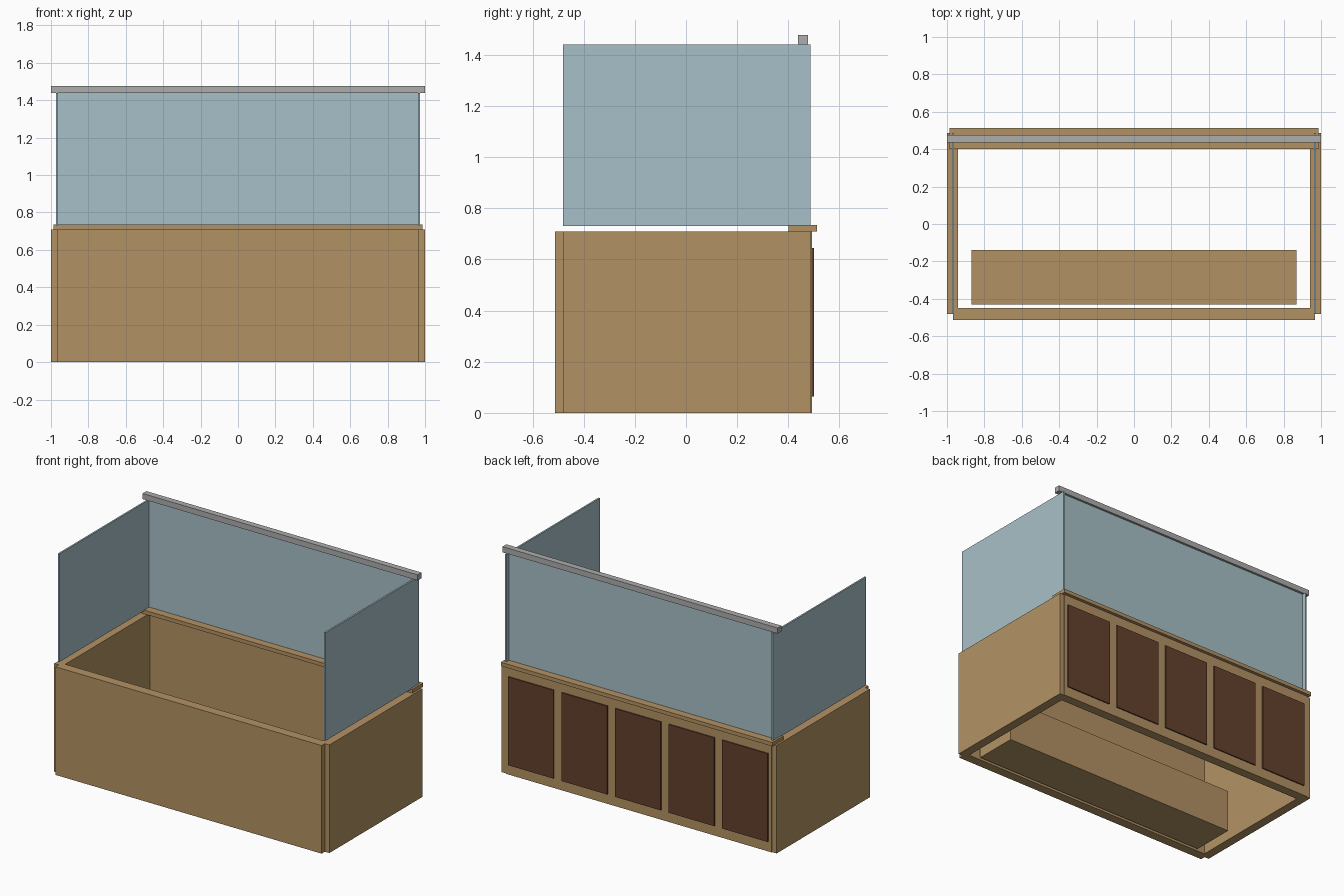
import bpy
import bmesh
from mathutils import Vector

cube = bpy.data.objects.get("Cube")
if cube:
    bpy.data.objects.remove(cube, do_unlink=True)


def make_material(name, color):
    mat = bpy.data.materials.new(name)
    mat.use_nodes = True
    mat.diffuse_color = (*color, 1)
    mat.node_tree.nodes["Principled BSDF"].inputs["Base Color"].default_value = (*color, 1)
    return mat


wood = make_material("light wood", (0.45, 0.287, 0.127))
glass = make_material("pale blue glass", (0.39, 0.53, 0.58))
dark = make_material("dark brown", (0.127, 0.053, 0.025))
metal = make_material("grey metal", (0.42, 0.42, 0.42))


def box(name, x, y, z, mat):
    """Box spanning the given (low, high) ranges."""
    low, high = Vector((x[0], y[0], z[0])), Vector((x[1], y[1], z[1]))
    bm = bmesh.new()
    bmesh.ops.create_cube(bm, size=1)
    bmesh.ops.scale(bm, vec=high - low, verts=bm.verts)
    bmesh.ops.translate(bm, vec=(low + high) / 2, verts=bm.verts)
    mesh = bpy.data.meshes.new(name)
    bm.to_mesh(mesh)
    bm.free()
    mesh.materials.append(mat)
    obj = bpy.data.objects.new(name, mesh)
    bpy.context.collection.objects.link(obj)
    return obj


# Wooden counter walls
wall_z = (0, 0.71)
box("front_wall", (-0.967, 0.967), (-0.513, -0.45), wall_z, wood)
box("back_wall", (-0.967, 0.967), (0.43, 0.492), wall_z, wood)

# Side walls and the side screens standing above them
for side, s in (("left", 1), ("right", -1)):
    box(side + "_wall", sorted((s * 0.94, s)), (-0.48, 0.487), wall_z, wood)
    box(side + "_screen", sorted((s * 0.962, s * 0.973)), (-0.48, 0.487), (0.73, 1.44), glass)

# Ledge, rear screen and the rail along its top
box("back_ledge", (-0.987, 0.987), (0.40, 0.513), (0.71, 0.735), wood)
box("back_screen", (-0.962, 0.962), (0.452, 0.462), (0.735, 1.44), glass)
box("top_rail", (-1, 1), (0.437, 0.477), (1.44, 1.477), metal)

# Low bench inside, along the front wall
box("inner_bench", (-0.87, 0.87), (-0.43, -0.14), (0, 0.28), wood)

# Row of dark decorative panels on the back
for i in range(5):
    cx = (i - 2) * 0.389
    box(f"back_panel_{i + 1}", (cx - 0.165, cx + 0.165), (0.492, 0.5), (0.065, 0.645), dark)
